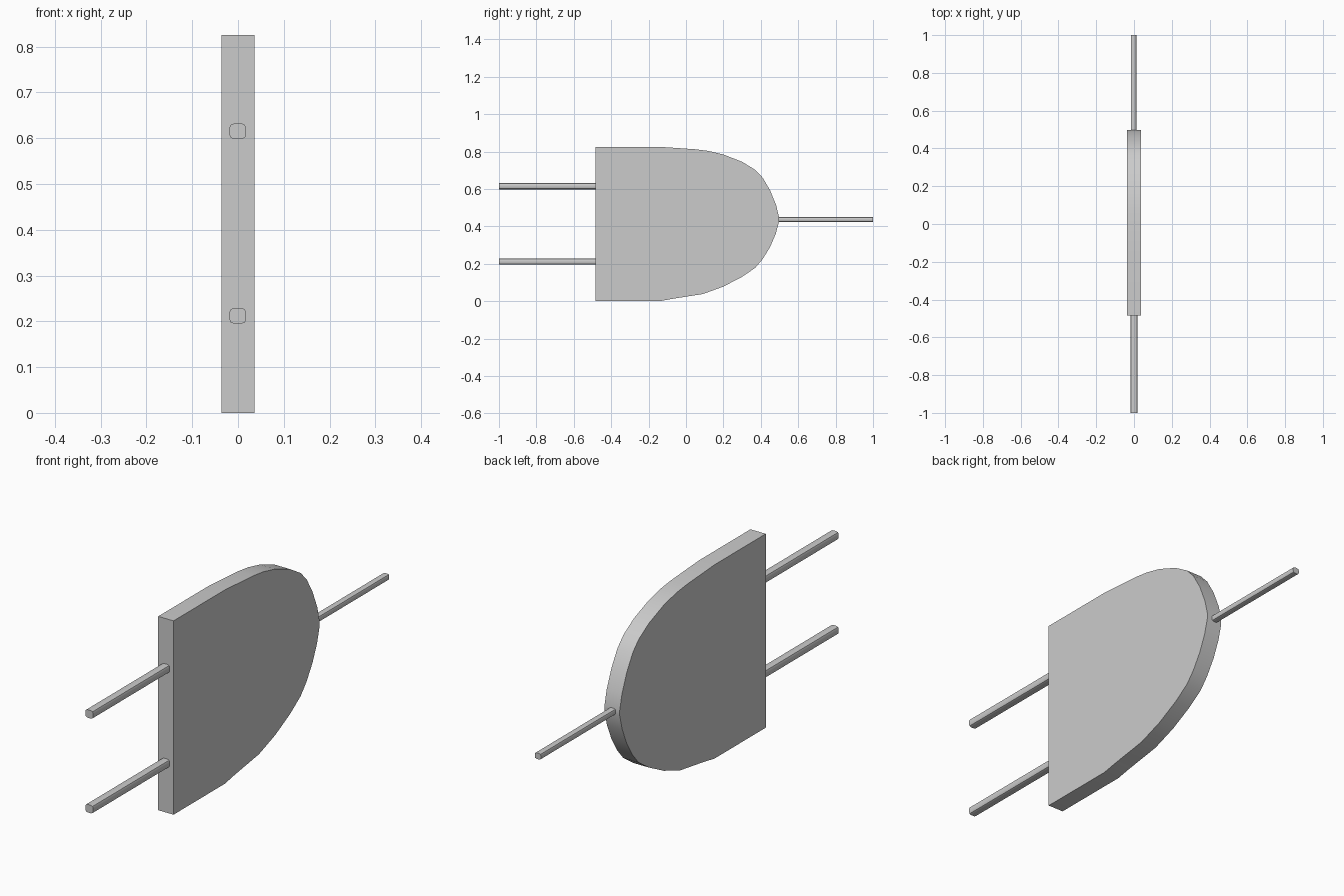
import bpy, bmesh
from mathutils import Vector

if "Cube" in bpy.data.objects:
    bpy.data.objects.remove(bpy.data.objects["Cube"])


def finish(bm, name, bevel=0.0):
    bmesh.ops.recalc_face_normals(bm, faces=bm.faces)
    mesh = bpy.data.meshes.new(name)
    bm.to_mesh(mesh)
    bm.free()
    obj = bpy.data.objects.new(name, mesh)
    bpy.context.collection.objects.link(obj)
    bpy.context.view_layer.objects.active = obj
    obj.select_set(True)
    bpy.ops.object.shade_smooth_by_angle(angle=0.6)
    obj.select_set(False)
    return obj


def extrude_profile(name, points, direction):
    bm = bmesh.new()
    face = bm.faces.new([bm.verts.new(p) for p in points])
    new = bmesh.ops.extrude_face_region(bm, geom=[face], use_keep_orig=True)["geom"]
    verts = [g for g in new if isinstance(g, bmesh.types.BMVert)]
    bmesh.ops.translate(bm, verts=verts, vec=Vector(direction))
    return finish(bm, name)


# Rod with a rounded-square cross-section, running along y
def rod(name, x0, x1, z0, z1, y0, y1, r):
    section = []
    corners = ((x1, z1, -1, -1), (x0, z1, 1, -1), (x0, z0, 1, 1), (x1, z0, -1, 1))
    for i, (x, z, sx, sz) in enumerate(corners):
        arc = [(0, 1), (0.3, 0.3), (1, 0)]
        if i % 2:
            arc.reverse()
        section += [(x + sx * a * r, y0, z + sz * b * r) for a, b in arc]
    return extrude_profile(name, section, (0, y1 - y0, 0))


# Flat plate with a straight front edge and a rounded nose
outline = [(-0.485, 0.0), (-0.14, 0.0), (-0.07, 0.013), (0.0, 0.024), (0.09, 0.038),
           (0.2, 0.078), (0.3, 0.13), (0.37, 0.178), (0.41, 0.225), (0.45, 0.29),
           (0.48, 0.36), (0.497, 0.425), (0.497, 0.45), (0.482, 0.513), (0.45, 0.592),
           (0.41, 0.66), (0.37, 0.702), (0.3, 0.745), (0.2, 0.784), (0.12, 0.803),
           (0.05, 0.812), (-0.14, 0.825), (-0.485, 0.825)]
extrude_profile("gate_body", [(-0.036, y, z) for y, z in outline], (0.072, 0, 0))

# Two input pins at the front
for name, z in (("lower_input_pin", 0.212), ("upper_input_pin", 0.615)):
    rod(name, -0.019, 0.018, z - 0.017, z + 0.017, -1.0, -0.48, 0.01)

# One output pin at the back
rod("output_pin", -0.017, 0.012, 0.424, 0.45, 0.49, 1.0, 0.008)
